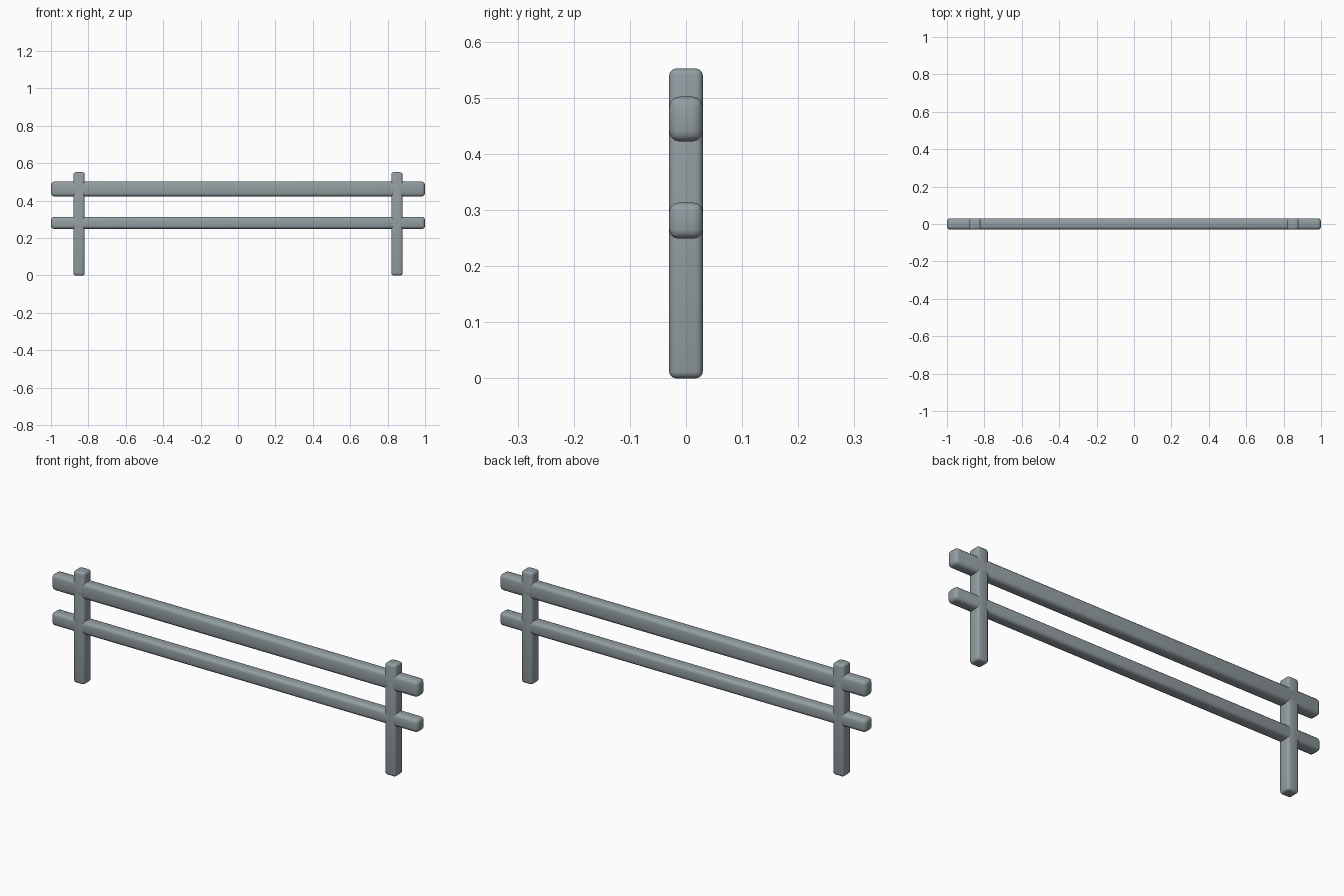
import bpy
import math

if "Cube" in bpy.data.objects:
    bpy.data.objects.remove(bpy.data.objects["Cube"])

# Single grey colour
grey = bpy.data.materials.new("blue_grey")
grey.diffuse_color = (0.29, 0.34, 0.36, 1.0)
grey.use_nodes = True
grey.node_tree.nodes["Principled BSDF"].inputs["Base Color"].default_value = grey.diffuse_color


def rounded_box(name, centre, size, radius):
    bpy.ops.mesh.primitive_cube_add(size=1, location=centre)
    obj = bpy.context.object
    obj.name = name
    obj.scale = size
    bpy.ops.object.transform_apply(location=False, rotation=False, scale=True)
    bevel = obj.modifiers.new("rounded_edges", 'BEVEL')
    bevel.width = radius
    bevel.segments = 3
    bpy.ops.object.modifier_apply(modifier=bevel.name)
    bpy.ops.object.shade_smooth_by_angle(angle=math.radians(40))
    obj.data.materials.append(grey)
    return obj


# Two upright posts
for side, x in (("left", -0.85), ("right", 0.85)):
    rounded_box(side + "_post", (x, 0, 0.276), (0.06, 0.06, 0.552), 0.012)

# Two horizontal rails running through the posts
rounded_box("upper_rail", (0, 0, 0.462), (2.0, 0.06, 0.08), 0.018)
rounded_box("lower_rail", (0, 0, 0.281), (2.0, 0.06, 0.064), 0.016)
